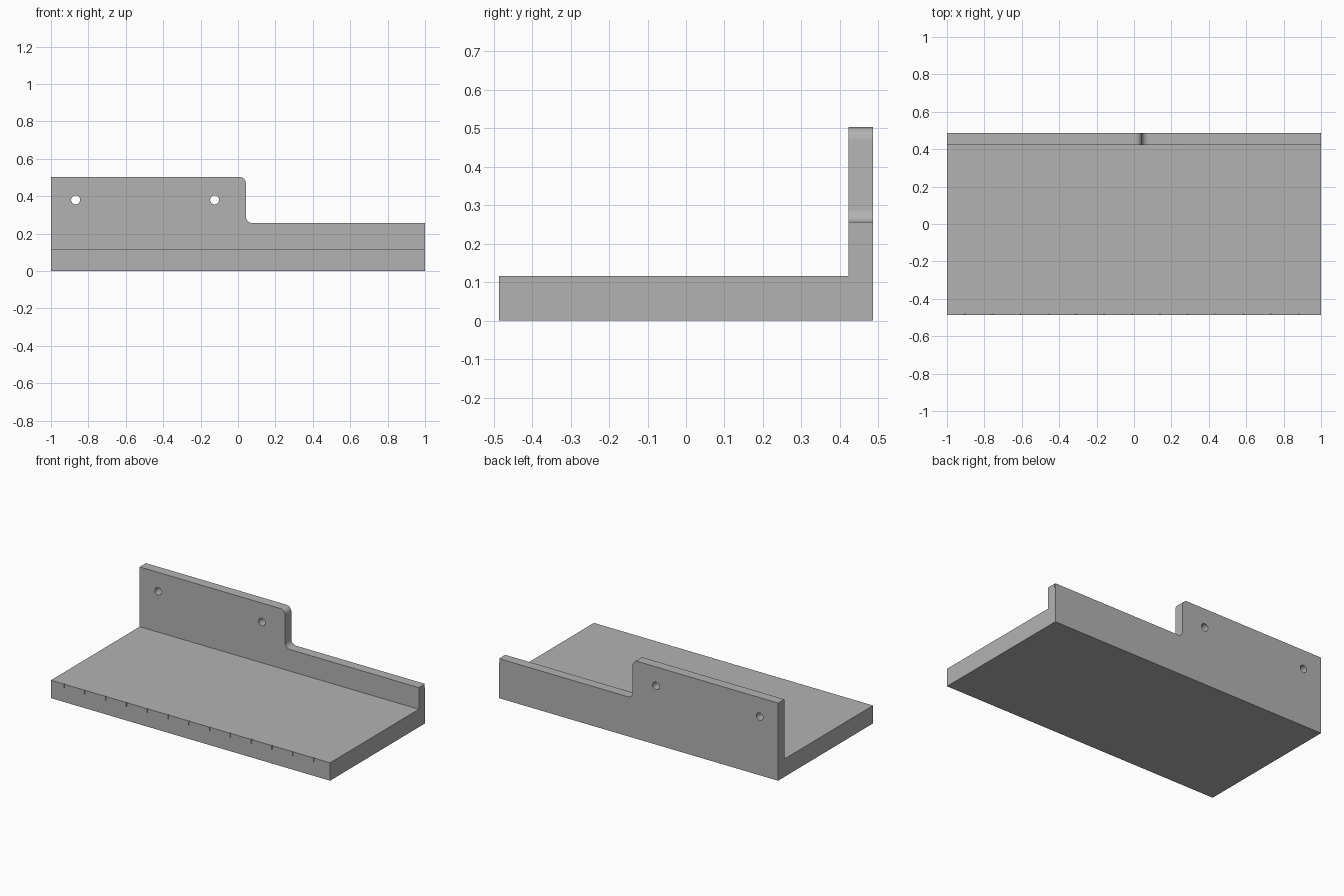
import bpy, bmesh
from math import sin, cos, pi

cube = bpy.data.objects.get("Cube")
if cube:
    bpy.data.objects.remove(cube, do_unlink=True)

# Main sizes
HALF_Y, WALL_Y = 0.486, 0.422
FLOOR_Z, LOW_Z, HIGH_Z = 0.116, 0.256, 0.503
STEP_X, FILLET = 0.042, 0.035

grey = bpy.data.materials.new("plain grey")
grey.use_nodes = True
colour = (0.45, 0.45, 0.45, 1)
grey.diffuse_color = colour
grey.node_tree.nodes["Principled BSDF"].inputs["Base Color"].default_value = colour


def prism(name, points, offset):
    """Extrude a closed outline of 3D points along an offset."""
    bm = bmesh.new()
    face = bm.faces.new([bm.verts.new(p) for p in points])
    out = bmesh.ops.extrude_face_region(bm, geom=[face])
    moved = [v for v in out["geom"] if isinstance(v, bmesh.types.BMVert)]
    bmesh.ops.translate(bm, verts=moved, vec=offset)
    bmesh.ops.recalc_face_normals(bm, faces=bm.faces)
    mesh = bpy.data.meshes.new(name)
    bm.to_mesh(mesh)
    bm.free()
    mesh.materials.append(grey)
    obj = bpy.data.objects.new(name, mesh)
    bpy.context.collection.objects.link(obj)
    return obj


def arc(cx, cz, radius, start, end, steps):
    angles = [start + (end - start) * i / steps for i in range(steps + 1)]
    return [(cx + radius * cos(a), cz + radius * sin(a)) for a in angles]


def through_wall(name, outline):
    return prism(name, [(x, WALL_Y - 0.1, z) for x, z in outline], (0, 0.3, 0))


def box(name, x0, x1, y0, y1, z0, z1):
    return prism(name, [(x0, y0, z0), (x1, y0, z0), (x1, y1, z0), (x0, y1, z0)],
                 (0, 0, z1 - z0))


# Floor and back wall as one L-shaped section
section = [(-HALF_Y, 0), (HALF_Y, 0), (HALF_Y, HIGH_Z), (WALL_Y, HIGH_Z),
           (WALL_Y, FLOOR_Z), (-HALF_Y, FLOOR_Z)]
bracket = prism("bracket", [(-1, y, z) for y, z in section], (2, 0, 0))

# Step in the wall with a rounded outer and inner corner
step = [(1.1, LOW_Z)]
step += arc(STEP_X + FILLET, LOW_Z + FILLET, FILLET, 1.5 * pi, pi, 10)
step += arc(STEP_X - FILLET, HIGH_Z - FILLET, FILLET, 0, pi / 2, 10)
step += [(STEP_X - FILLET, 0.6), (1.1, 0.6)]
cutters = [through_wall("step_cutter", step)]

# Screw holes
for x in (-0.868, -0.125):
    cutters.append(through_wall("hole_cutter", arc(x, 0.38, 0.024, 0, 2 * pi, 32)[:-1]))

# Scale notches along the front edge, and one on the back corner
for i in range(13):
    x = -0.905 + 0.149 * i
    cutters.append(box("notch_cutter", x - 0.003, x + 0.003,
                       -0.6, 0.006 - HALF_Y, 0.09, 0.2))
cutters.append(box("corner_cutter", 0.997, 1.1, HALF_Y - 0.006, 0.6, 0.231, 0.3))

# Apply the cuts
bpy.context.view_layer.objects.active = bracket
for cutter in cutters:
    cutter.hide_render = True
    cut = bracket.modifiers.new("cut", "BOOLEAN")
    cut.operation = "DIFFERENCE"
    cut.solver = "EXACT"
    cut.object = cutter
    bpy.ops.object.modifier_apply(modifier=cut.name)
    bpy.data.objects.remove(cutter, do_unlink=True)

bpy.ops.object.select_all(action="DESELECT")
bracket.select_set(True)
bpy.ops.object.shade_smooth_by_angle()
